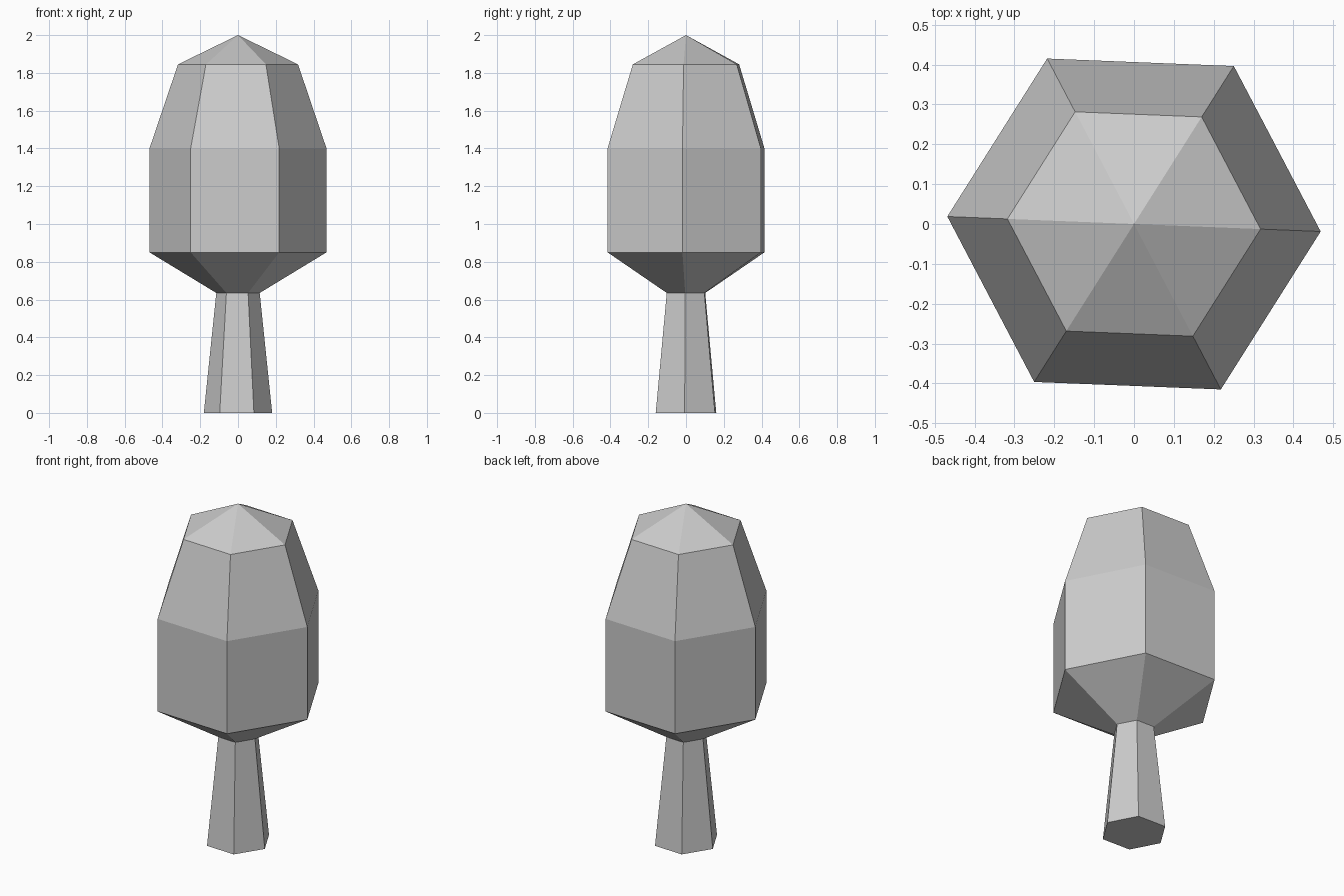
import bpy
import bmesh
from math import cos, sin, radians

SIDES = 6
TWIST = radians(-2.3)

cube = bpy.data.objects.get("Cube")
if cube:
    bpy.data.objects.remove(cube, do_unlink=True)

grey = bpy.data.materials.new("plain_grey")
grey.use_nodes = True
colour = (0.6, 0.6, 0.6, 1)
grey.diffuse_color = colour
grey.node_tree.nodes["Principled BSDF"].inputs["Base Color"].default_value = colour


def lathe(name, profile, tip=None):
    """Flat-sided body from (radius, height) rings, with an optional pointed tip."""
    bm = bmesh.new()
    rings = []
    for r, z in profile:
        angles = [TWIST + radians(360 / SIDES * i) for i in range(SIDES)]
        rings.append([bm.verts.new((r * cos(a), r * sin(a), z)) for a in angles])
    for low, high in zip(rings, rings[1:]):
        for i in range(SIDES):
            j = (i + 1) % SIDES
            bm.faces.new((low[i], low[j], high[j], high[i]))
    bm.faces.new(rings[0][::-1])
    top = rings[-1]
    if tip is None:
        bm.faces.new(top)
    else:
        apex = bm.verts.new((0, 0, tip))
        for i in range(SIDES):
            bm.faces.new((top[i], top[(i + 1) % SIDES], apex))
    mesh = bpy.data.meshes.new(name)
    bm.to_mesh(mesh)
    bm.free()
    mesh.materials.append(grey)
    obj = bpy.data.objects.new(name, mesh)
    bpy.context.collection.objects.link(obj)
    return obj


# Tapered trunk
lathe("trunk", [(0.181, 0), (0.115, 0.635)])

# Faceted crown: flared underside, straight band, tapered shoulder, pointed top
lathe("crown", [(0.115, 0.635), (0.469, 0.85), (0.469, 1.4), (0.318, 1.845)], tip=2.0)
